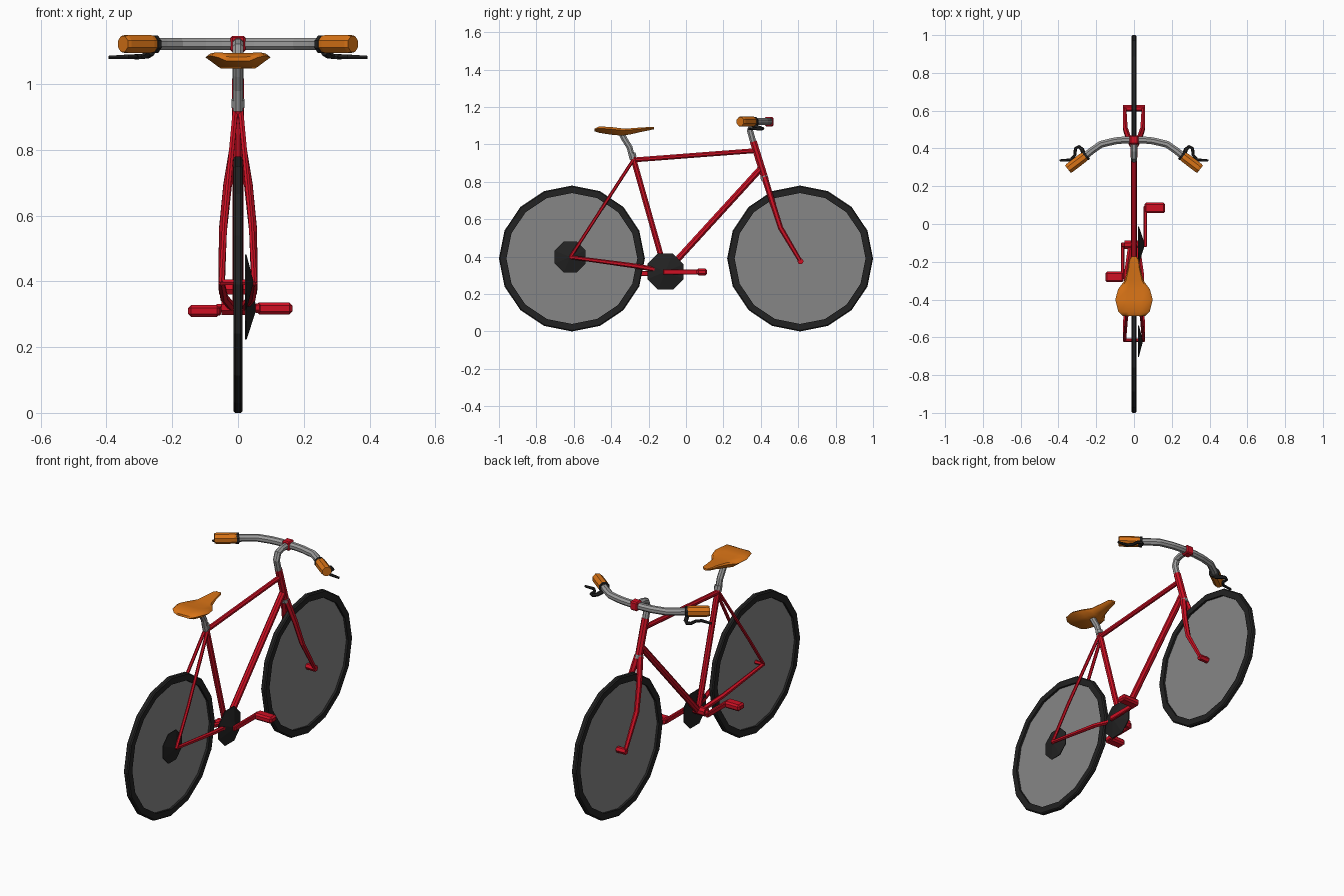
import bpy, bmesh, math
from mathutils import Vector

if "Cube" in bpy.data.objects:
    bpy.data.objects.remove(bpy.data.objects["Cube"])


def material(name, rgb):
    m = bpy.data.materials.new(name)
    m.diffuse_color = (*rgb, 1)
    m.use_nodes = True
    m.node_tree.nodes["Principled BSDF"].inputs["Base Color"].default_value = m.diffuse_color
    return m


RED = material("red paint", (0.62, 0.005, 0.017))
ORANGE = material("orange leather", (0.68, 0.17, 0.008))
BLACK = material("black rubber", (0.016, 0.016, 0.016))
STEEL = material("grey metal", (0.33, 0.33, 0.33))
DISC = material("wheel grey", (0.24, 0.24, 0.24))


def finish(name, bm, mat, smooth=None):
    bmesh.ops.recalc_face_normals(bm, faces=bm.faces[:])
    me = bpy.data.meshes.new(name)
    bm.to_mesh(me)
    bm.free()
    me.materials.append(mat)
    ob = bpy.data.objects.new(name, me)
    bpy.context.collection.objects.link(ob)
    if smooth:
        bpy.context.view_layer.objects.active = ob
        ob.select_set(True)
        bpy.ops.object.shade_smooth_by_angle(angle=math.radians(smooth))
        ob.select_set(False)
    return ob


def skin(bm, rings, closed=False):
    """Join rings of vertices; cap the ends unless closed."""
    n = len(rings[0])
    pairs = list(zip(rings, rings[1:]))
    if closed:
        pairs.append((rings[-1], rings[0]))
    else:
        bm.faces.new(rings[0])
        bm.faces.new(rings[-1])
    for a, b in pairs:
        for i in range(n):
            j = (i + 1) % n
            bm.faces.new((a[i], a[j], b[j], b[i]))


def tube(name, pts, radii, mat, sides=8, smooth=None):
    """Sweep a regular polygon along a path, one radius per point."""
    pts = [Vector(p) for p in pts]
    if not isinstance(radii, (list, tuple)):
        radii = [radii] * len(pts)
    bm = bmesh.new()
    rings = []
    ref = Vector((1, 0, 0))
    if abs((pts[-1] - pts[0]).normalized().x) > 0.6:
        ref = Vector((0, 0, 1))
    for k, p in enumerate(pts):
        t = (pts[min(k + 1, len(pts) - 1)] - pts[max(k - 1, 0)]).normalized()
        u = (ref - t * ref.dot(t)).normalized()
        v = t.cross(u)
        rings.append([bm.verts.new(p + radii[k] * (u * math.cos(a) + v * math.sin(a)))
                      for a in (math.tau * (i + 0.5) / sides for i in range(sides))])
    skin(bm, rings)
    return finish(name, bm, mat, smooth)


def box(name, lo, hi, mat, bevel=0.0):
    bm = bmesh.new()
    bmesh.ops.create_cube(bm, size=1)
    for v in bm.verts:
        v.co = Vector((l + (c + 0.5) * (h - l) for l, h, c in zip(lo, hi, v.co)))
    if bevel:
        bmesh.ops.bevel(bm, geom=bm.edges[:], offset=bevel, segments=1, affect='EDGES')
    return finish(name, bm, mat)


def wheel(label, y, z=0.39, n=16):
    # tyre ring
    bm = bmesh.new()
    rings = [[bm.verts.new((x, y + r * math.sin(math.tau * i / n),
                            z + r * math.cos(math.tau * i / n))) for i in range(n)]
             for x, r in ((-0.014, 0.35), (-0.014, 0.384), (-0.008, 0.39),
                          (0.008, 0.39), (0.014, 0.384), (0.014, 0.35))]
    skin(bm, rings, closed=True)
    finish(label + "_tyre", bm, BLACK)
    # thin spoke disc
    bm = bmesh.new()
    rings = [[bm.verts.new((x, y + 0.352 * math.sin(math.tau * i / n),
                            z + 0.352 * math.cos(math.tau * i / n))) for i in range(n)]
             for x in (-0.002, 0.002)]
    skin(bm, rings)
    finish(label + "_disc", bm, DISC)


wheel("rear_wheel", -0.61)
wheel("front_wheel", 0.61)

# main frame
tube("seat_tube", [(0, -0.283, 0.93), (0, -0.11, 0.32)], 0.016, RED)
tube("top_tube", [(0, -0.28, 0.917), (0, 0.375, 0.967)], 0.014, RED)
tube("down_tube", [(0, 0.405, 0.877), (0, -0.10, 0.325)], 0.018, RED)
tube("head_tube", [(0, 0.36, 1.015), (0, 0.418, 0.83)], 0.02, RED)
tube("bottom_bracket", [(-0.05, -0.11, 0.32), (0.05, -0.11, 0.32)], 0.024, RED)
tube("rear_axle", [(-0.055, -0.615, 0.397), (0.055, -0.615, 0.397)], 0.01, RED, 6)
tube("front_axle", [(-0.058, 0.612, 0.375), (0.058, 0.612, 0.375)], 0.017, RED, 6)
tube("head_collar", [(0, 0.416, 0.832), (0, 0.422, 0.812)], 0.022, STEEL)

# paired stays and fork legs
for s, side in ((-1, "left"), (1, "right")):
    tube(side + "_seat_stay", [(0.008 * s, -0.28, 0.92), (0.04 * s, -0.50, 0.58),
                               (0.05 * s, -0.618, 0.397)], 0.009, RED, 6)
    tube(side + "_chain_stay", [(0.05 * s, -0.618, 0.397), (0.042 * s, -0.27, 0.35),
                                (0.018 * s, -0.11, 0.322)], [0.010, 0.013, 0.014], RED, 6)
    tube(side + "_fork_leg", [(0.008 * s, 0.42, 0.825), (0.032 * s, 0.462, 0.69),
                              (0.046 * s, 0.505, 0.555), (0.05 * s, 0.612, 0.375)],
         [0.017, 0.015, 0.014, 0.011], RED, 6)

# cone-shaped sprockets on the right side
for name, y, z, r, tip in (("rear_sprocket", -0.62, 0.398, 0.09, 0.046),
                           ("chainring", -0.11, 0.32, 0.105, 0.056)):
    tube(name, [(0.022, y, z), (0.026, y, z), (tip, y, z)], [r, r, 0.006], BLACK)

# cranks and pedals
for name, s, y in (("right", 1, 0.085), ("left", -1, -0.28)):
    x = 0.06 * s
    z = 0.318 if s > 0 else 0.31
    a, b = sorted((-0.11, y))
    box(name + "_crank", (x - 0.009, a - 0.012, z - 0.014),
        (x + 0.009, b + 0.012, z + 0.014), RED, 0.004)
    x0, x1 = sorted((0.055 * s, (0.165 if s > 0 else 0.152) * s))
    box(name + "_pedal", (x0, y - 0.028, z - 0.018), (x1, y + 0.028, z + 0.018), RED, 0.009)
tube("crank_axle", [(-0.065, -0.11, 0.318), (0.065, -0.11, 0.318)], 0.014, RED)

# seat post and collar
tube("seat_post", [(0, -0.285, 0.92), (0, -0.302, 0.985), (0, -0.33, 1.03),
                   (0, -0.345, 1.06)], 0.017, STEEL)
tube("seat_collar", [(0, -0.283, 0.93), (0, -0.289, 0.953)], 0.021, STEEL)

# seat: lofted sections (y, half width, top, bottom)
bm = bmesh.new()
rings = []
for y, w, top, low in ((-0.488, 0.058, 1.084, 1.070), (-0.465, 0.083, 1.096, 1.062),
                       (-0.40, 0.099, 1.093, 1.052), (-0.345, 0.084, 1.086, 1.047),
                       (-0.30, 0.05, 1.086, 1.053), (-0.235, 0.033, 1.091, 1.068),
                       (-0.19, 0.026, 1.093, 1.077), (-0.172, 0.014, 1.092, 1.081)):
    mid = low + (top - low) * 0.72
    shape = ((-1, mid), (-0.85, top), (-0.4, top - 0.001), (0.4, top - 0.001),
             (0.85, top), (1, mid), (0.6, low), (-0.6, low))
    rings.append([bm.verts.new((f * w, y, z)) for f, z in shape])
skin(bm, rings)
finish("seat", bm, ORANGE, 50)

# stem, clamp and handlebar
tube("stem", [(0, 0.36, 1.01), (0, 0.342, 1.075), (0, 0.355, 1.11), (0, 0.385, 1.12),
              (0, 0.44, 1.122)], 0.018, STEEL)
box("bar_clamp", (-0.023, 0.422, 1.097), (0.023, 0.468, 1.147), RED, 0.006)
half = [(0.05, 0.445), (0.10, 0.44), (0.175, 0.422), (0.225, 0.387), (0.27, 0.35)]
path = [(-x, y, 1.122) for x, y in reversed(half)] + [(x, y, 1.122) for x, y in half]
tube("handlebar", path, 0.02, STEEL, 8)

# grips, end rings and brake levers
for s, side in ((-1, "left"), (1, "right")):
    tube(side + "_grip", [(0.258 * s, 0.36, 1.122), (0.27 * s, 0.351, 1.122),
                          (0.34 * s, 0.298, 1.122), (0.35 * s, 0.29, 1.122)],
         [0.026, 0.029, 0.029, 0.026], ORANGE)
    tube(side + "_lever_ring", [(0.25 * s, 0.366, 1.121), (0.26 * s, 0.358, 1.121)],
         0.029, BLACK)
    lever = ((0.262, 0.362, 1.098), (0.275, 0.395, 1.088), (0.292, 0.41, 1.084),
             (0.31, 0.40, 1.083), (0.313, 0.365, 1.083), (0.335, 0.34, 1.083),
             (0.393, 0.336, 1.081))
    tube(side + "_brake_lever", [(x * s, y, z) for x, y, z in lever],
         [0.012, 0.011, 0.009, 0.009, 0.008, 0.008, 0.006], BLACK, 6)
